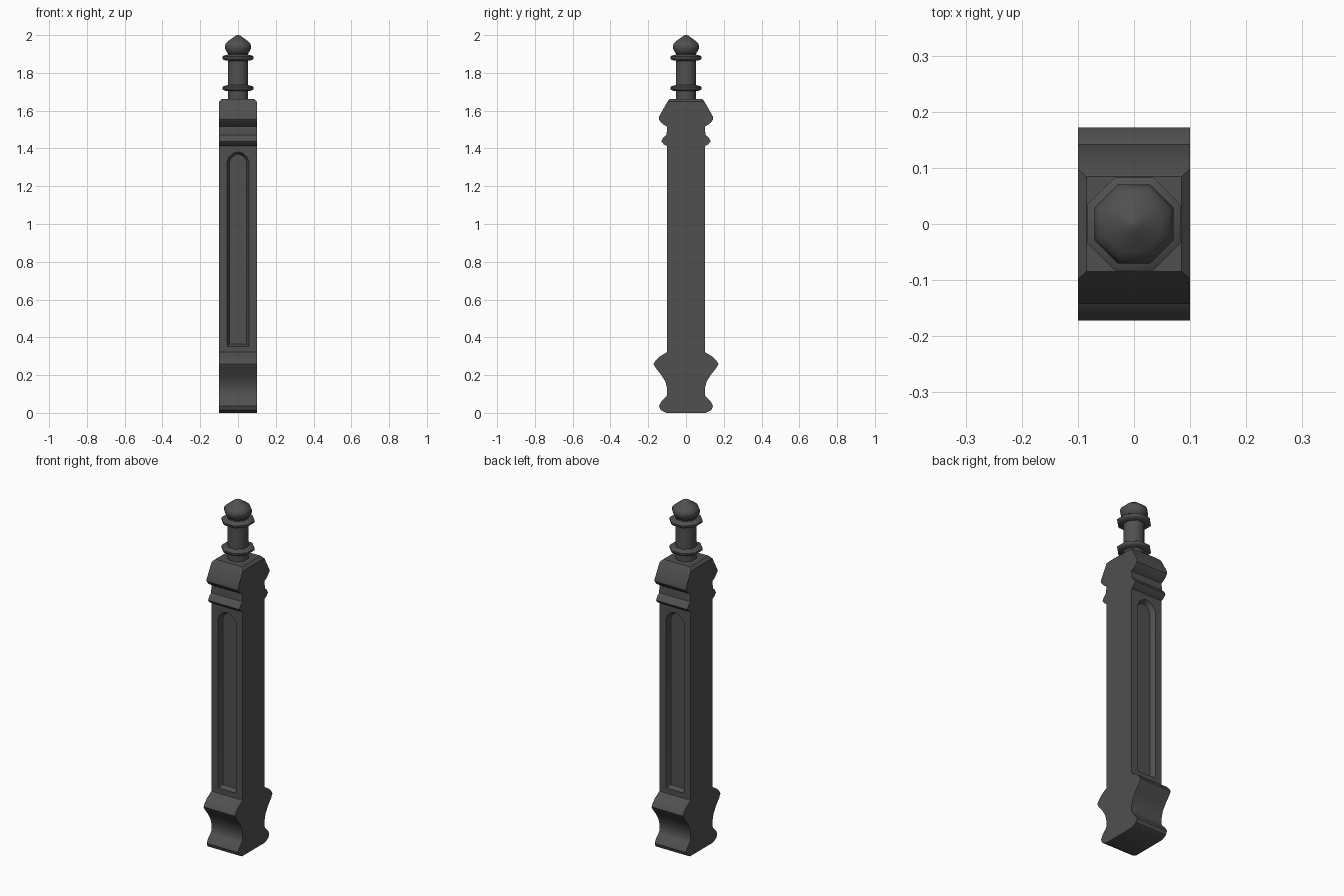
import bpy, bmesh, math

if "Cube" in bpy.data.objects:
    bpy.data.objects.remove(bpy.data.objects["Cube"])

iron = bpy.data.materials.new("dark_iron")
iron.diffuse_color = (0.08, 0.08, 0.08, 1)
iron.use_nodes = True
iron.node_tree.nodes["Principled BSDF"].inputs["Base Color"].default_value = iron.diffuse_color


def finish(name, bm, angle=None):
    bmesh.ops.recalc_face_normals(bm, faces=bm.faces[:])
    mesh = bpy.data.meshes.new(name)
    bm.to_mesh(mesh)
    bm.free()
    mesh.materials.append(iron)
    ob = bpy.data.objects.new(name, mesh)
    bpy.context.collection.objects.link(ob)
    bpy.context.view_layer.objects.active = ob
    if angle:
        bpy.ops.object.select_all(action='DESELECT')
        ob.select_set(True)
        bpy.ops.object.shade_smooth_by_angle(angle=math.radians(angle))
    return ob


def bridge(bm, a, b):
    for i in range(len(a)):
        j = (i + 1) % len(a)
        bm.faces.new((a[i], a[j], b[j], b[i]))


def loft(loops):
    """Closed solid through a series of equal-length point loops."""
    bm = bmesh.new()
    rings = [[bm.verts.new(p) for p in loop] for loop in loops]
    for a, b in zip(rings, rings[1:]):
        bridge(bm, a, b)
    bm.faces.new(rings[0])
    bm.faces.new(rings[-1])
    bmesh.ops.recalc_face_normals(bm, faces=bm.faces[:])
    return bm


# Post body: mirrored moulding profile (y, z), extruded along x
half = [(0.105, 0), (0.135, 0.016), (0.143, 0.036), (0.132, 0.058), (0.108, 0.082),
        (0.10, 0.095), (0.10, 0.13), (0.109, 0.165), (0.13, 0.20), (0.16, 0.237),
        (0.172, 0.258), (0.162, 0.276), (0.14, 0.298), (0.10, 0.322),
        (0.10, 1.412), (0.118, 1.422), (0.131, 1.438), (0.118, 1.46), (0.103, 1.472),
        (0.10, 1.515), (0.127, 1.532), (0.143, 1.552), (0.143, 1.568),
        (0.098, 1.648), (0.085, 1.663)]
profile = half + [(-y, z) for y, z in reversed(half)]
bm = loft([[(x, y, z) for y, z in profile] for x in (-0.1, 0.1)])
# Chamfer the two side edges of the cap
edges = [e for e in bm.edges if all(abs(v.co.z - 1.663) < 1e-4 for v in e.verts)
         and abs(e.verts[0].co.x - e.verts[1].co.x) < 1e-4]
bmesh.ops.bevel(bm, geom=edges, offset=0.015, offset_type='OFFSET', segments=1,
                profile=0.5, affect='EDGES', clamp_overlap=False)
body = finish("post_body", bm)


# Arched recessed panels, front and back
def arch(w, bottom, spring, top, y):
    right = [(w, bottom), (w, spring), (w * 0.82, spring + (top - spring) * 0.5),
             (w * 0.4, spring + (top - spring) * 0.88)]
    pts = right + [(0, top)] + [(-x, z) for x, z in reversed(right)]
    return [(x, y, z) for x, z in pts]


for side, s in (("front", -1), ("back", 1)):
    cutter = finish(side + "_panel_cutter", loft([
        arch(0.058, 0.352, 1.33, 1.382, s * 0.11),
        arch(0.058, 0.352, 1.33, 1.382, s * 0.10),
        arch(0.046, 0.364, 1.325, 1.370, s * 0.072)]))
    cutter.hide_render = True
    cutter.hide_set(True)
    mod = body.modifiers.new(side + "_panel", 'BOOLEAN')
    mod.operation = 'DIFFERENCE'
    mod.solver = 'EXACT'
    mod.object = cutter
bpy.context.view_layer.objects.active = body
body.select_set(True)
for mod in list(body.modifiers):
    bpy.ops.object.modifier_apply(modifier=mod.name)
bpy.ops.object.shade_smooth_by_angle(angle=math.radians(32))


# Octagonal finial parts, turned from (flat radius, z) profiles
def turned(name, prof):
    k = 1 / math.cos(math.pi / 8)
    angles = [math.pi / 8 + i * math.pi / 4 for i in range(8)]
    return finish(name, loft([[(r * k * math.cos(a), r * k * math.sin(a), z)
                               for a in angles] for r, z in prof]), 50)


turned("finial_neck", [(0.053, 1.65), (0.053, 1.91)])
for name, z in (("lower_collar", 1.72), ("upper_collar", 1.881)):
    turned(name, [(0.052, z - 0.017), (0.074, z - 0.013), (0.083, z - 0.005),
                  (0.083, z + 0.005), (0.074, z + 0.011), (0.052, z + 0.016)])
turned("finial_knob", [(0.046, 1.895), (0.058, 1.908), (0.067, 1.924), (0.070, 1.942),
                       (0.064, 1.957), (0.050, 1.970), (0.030, 1.984),
                       (0.014, 1.996), (0.006, 2.0)])
